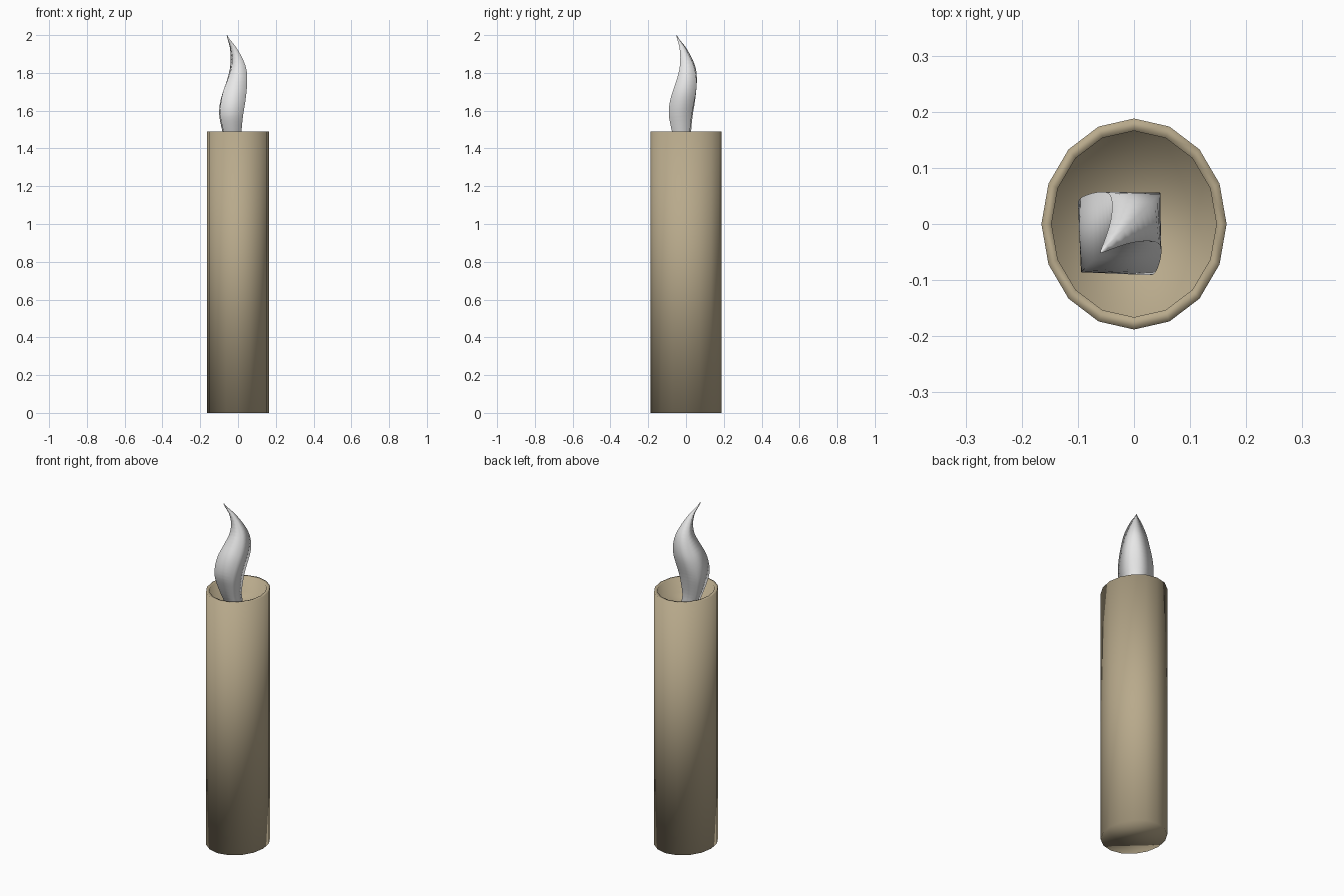
import bpy, bmesh, math
from mathutils import Vector

cube = bpy.data.objects.get("Cube")
if cube:
    bpy.data.objects.remove(cube)


def make_material(name, rgb):
    mat = bpy.data.materials.new(name)
    mat.use_nodes = True
    color = (*rgb, 1.0)
    mat.diffuse_color = color
    mat.node_tree.nodes["Principled BSDF"].inputs["Base Color"].default_value = color
    return mat


def loft(name, rings, mat):
    """Skin a list of vertex rings, cap both ends and shade smooth."""
    bm = bmesh.new()
    loops = [[bm.verts.new(p) for p in ring] for ring in rings]
    for low, high in zip(loops, loops[1:]):
        n = len(low)
        for i in range(n):
            j = (i + 1) % n
            bm.faces.new((low[i], low[j], high[j], high[i]))
    bm.faces.new(loops[0][::-1])
    bm.faces.new(loops[-1])
    bmesh.ops.recalc_face_normals(bm, faces=bm.faces)
    for face in bm.faces:
        face.smooth = True
    mesh = bpy.data.meshes.new(name)
    bm.to_mesh(mesh)
    bm.free()
    mesh.materials.append(mat)
    obj = bpy.data.objects.new(name, mesh)
    bpy.context.collection.objects.link(obj)
    return obj


def oval(rx, ry, z, sides=16):
    angles = [math.tau * i / sides for i in range(sides)]
    return [(rx * math.cos(a), ry * math.sin(a), z) for a in angles]


def catmull(a, b, c, d, t):
    return 0.5 * (2 * b + (c - a) * t + (2 * a - 5 * b + 4 * c - d) * t**2
                  + (3 * b - a - 3 * c + d) * t**3)


wax = make_material("tan wax", (0.48, 0.40, 0.26))
white = make_material("flame white", (0.8, 0.8, 0.8))

# Oval candle body with a thin rim and a recessed top
loft("candle_body", [
    oval(0.165, 0.188, 0),
    oval(0.165, 0.188, 1.49),
    oval(0.147, 0.166, 1.49),
    oval(0.147, 0.166, 1.40),
], wax)

# Flame profile: height, near side, far side, half width
profile = [
    (1.40, -0.068, 0.029, 0.050),
    (1.46, -0.090, 0.021, 0.065),
    (1.52, -0.112, 0.027, 0.078),
    (1.58, -0.127, 0.037, 0.090),
    (1.64, -0.123, 0.053, 0.094),
    (1.70, -0.106, 0.069, 0.088),
    (1.76, -0.074, 0.072, 0.076),
    (1.82, -0.045, 0.058, 0.062),
    (1.88, -0.037, 0.025, 0.043),
    (1.94, -0.049, -0.020, 0.022),
    (2.00, -0.079, -0.075, 0.002),
]

# S-curved flame with a diamond section, swaying along the diagonal
sway = Vector((1, 1, 0)).normalized()
side = Vector((1, -1, 0)).normalized()
rings = []
steps = 3
last = len(profile) - 1
for k in range(last * steps + 1):
    i = min(k // steps, last - 1)
    t = k / steps - i
    keys = [profile[min(max(i + o, 0), last)] for o in (-1, 0, 1, 2)]
    _, near, far, half = [catmull(*column, t) for column in zip(*keys)]
    z = profile[i][0] + (profile[i + 1][0] - profile[i][0]) * t
    center = sway * (near + far) / 2 - side * 0.006 + Vector((0, 0, z))
    reach = sway * (far - near) / 2
    rings.append([center + reach, center - side * half,
                  center - reach, center + side * half])
loft("flame", rings, white)
